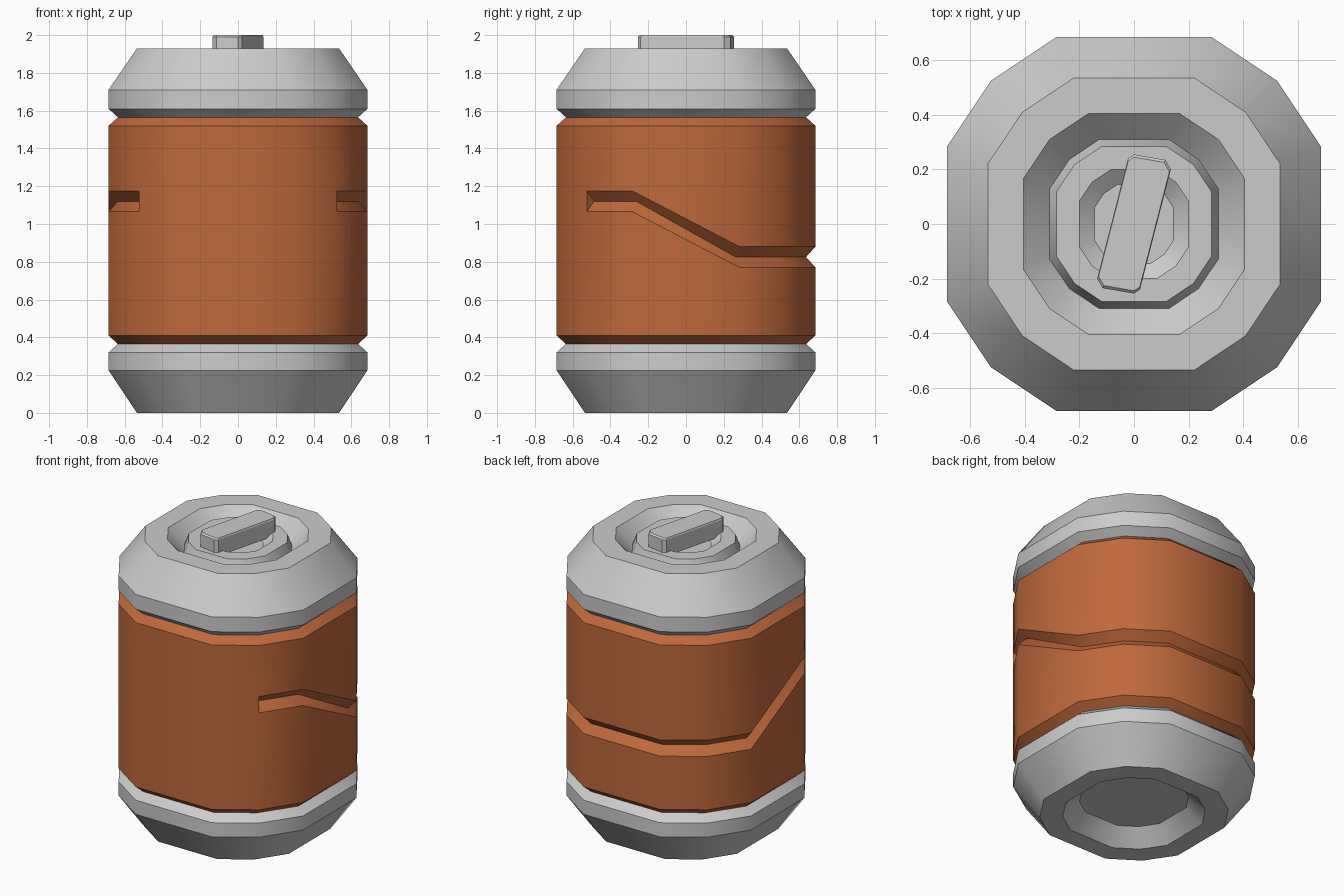
import bpy, bmesh
from math import radians, cos, sin

if "Cube" in bpy.data.objects:
    bpy.data.objects.remove(bpy.data.objects["Cube"])

# 16-gon with the four axis corners left out -> 12 columns, starting at the right front corner
ANGLES = [a * 22.5 for a in range(-2, 14) if a % 4 != 0]
R, RIN = 0.742, 0.688


def point(angle, r, z):
    return (r * cos(radians(angle)), r * sin(radians(angle)), z)


def finish(bm, name, mat=None):
    me = bpy.data.meshes.new(name)
    bm.to_mesh(me)
    bm.free()
    ob = bpy.data.objects.new(name, me)
    bpy.context.collection.objects.link(ob)
    if mat:
        me.materials.append(mat)
    return ob


def column_smooth(bm, column):
    # round the wall around the axis, keep every ring crease sharp
    for f in bm.faces:
        f.smooth = True
    for e in bm.edges:
        a, b = e.verts
        e.smooth = column[a] == column[b]


def lathe(name, profile, close_start=False, close_end=False):
    bm = bmesh.new()
    column, cols = {}, []
    for i, a in enumerate(ANGLES):
        col = [bm.verts.new(point(a, r, z)) for r, z in profile]
        for v in col:
            column[v] = i
        cols.append(col)
    for i in range(len(cols)):
        p, q = cols[i], cols[(i + 1) % len(cols)]
        for k in range(len(profile) - 1):
            bm.faces.new((p[k], q[k], q[k + 1], p[k + 1]))
    if close_start:
        bm.faces.new([c[0] for c in reversed(cols)])
    if close_end:
        bm.faces.new([c[-1] for c in cols])
    column_smooth(bm, column)
    return finish(bm, name)


# Bottom cap with recessed base
lathe("bottom_cap", [(0.335, 0.10), (0.438, 0), (0.579, 0), (R, 0.225),
                     (R, 0.32), (RIN, 0.365)], close_start=True)

# Top cap with recess, raised disc and central dish
lathe("top_cap", [(RIN, 1.565), (R, 1.61), (R, 1.71), (0.579, 1.93),
                  (0.438, 1.93), (0.335, 1.83), (0.308, 1.905),
                  (0.217, 1.905), (0.157, 1.86)], close_end=True)

# Coloured band with a V groove running round the sides and back
orange = bpy.data.materials.new("orange_paint")
orange.diffuse_color = (0.52, 0.14, 0.045, 1)
orange.use_nodes = True
orange.node_tree.nodes["Principled BSDF"].inputs["Base Color"].default_value = orange.diffuse_color
bm = bmesh.new()
column, cols = {}, []
for i, a in enumerate(ANGLES):
    prof = [(RIN, 0.365), (R, 0.41)]
    if a <= 225:
        zc = 1.12 if a < 0 or a > 180 else 0.825
        prof += [(R, zc - 0.055), (RIN, zc), (R, zc + 0.055)]
    prof += [(R, 1.52), (RIN, 1.565)]
    col = [bm.verts.new(point(a, r, z)) for r, z in prof]
    for v in col:
        column[v] = i
    cols.append(col)
for i in range(len(cols)):
    p, q = cols[i], cols[(i + 1) % len(cols)]
    if len(p) == len(q):
        for k in range(len(p) - 1):
            bm.faces.new((p[k], q[k], q[k + 1], p[k + 1]))
    else:
        # panel beside a groove end: plain wall, skipping the groove bottom
        wall = [[v for j, v in enumerate(c[1:-1]) if len(c) == 4 or j != 2]
                for c in (p, q)]
        bm.faces.new((p[0], q[0], q[1], p[1]))
        bm.faces.new(wall[1] + wall[0][::-1])
        bm.faces.new((p[-2], q[-2], q[-1], p[-1]))
# groove end walls
ends = [bm.faces.new(cols[0][2:5]),
        bm.faces.new([c for c in cols if len(c) == 7][-1][4:1:-1])]
for f in ends:
    f.normal_update()
    if f.normal.y < 0:
        f.normal_flip()
column_smooth(bm, column)
for f in ends:
    f.smooth = False
    for e in f.edges:
        e.smooth = False
finish(bm, "body_band", orange)

# Turn handle: chamfered bar, turned about 14 degrees
half = [(0.0, -0.255), (0.022, -0.24), (0.135, 0.2), (0.115, 0.235)]
outline = half + [(-x, -y) for x, y in half]
bm = bmesh.new()
rings = [[bm.verts.new((x * s, y * s, z)) for x, y in outline]
         for s, z in ((1, 1.88), (1, 1.99), (0.96, 2.0))]
for a, b in zip(rings, rings[1:]):
    for i in range(8):
        j = (i + 1) % 8
        bm.faces.new((a[i], a[j], b[j], b[i]))
bm.faces.new(rings[0][::-1])
bm.faces.new(rings[-1])
finish(bm, "turn_handle")
